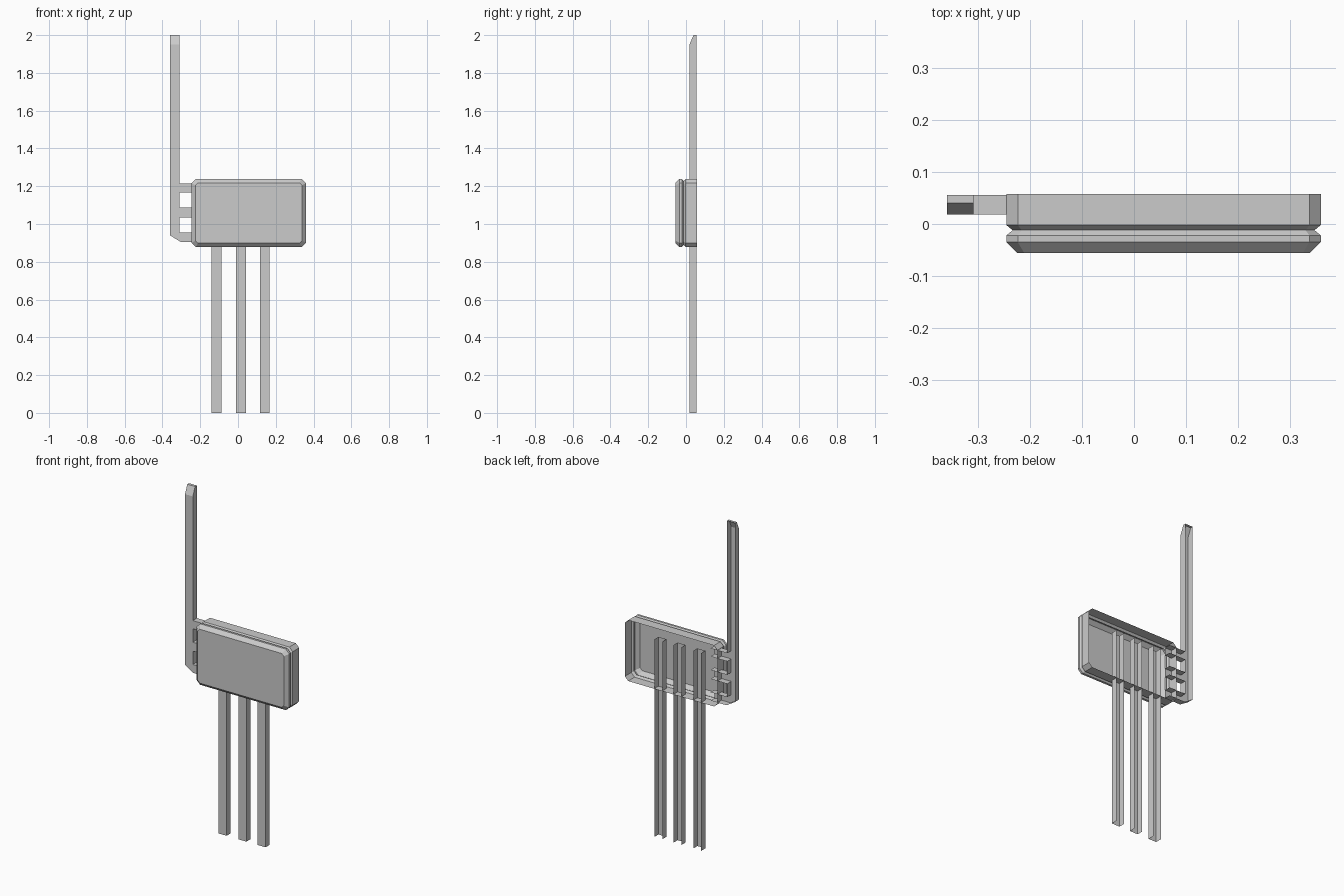
import bpy
import bmesh

cube = bpy.data.objects.get("Cube")
if cube:
    bpy.data.objects.remove(cube, do_unlink=True)

grey = bpy.data.materials.new("light_grey")
grey.use_nodes = True
grey.diffuse_color = (0.6, 0.6, 0.6, 1)
grey.node_tree.nodes["Principled BSDF"].inputs["Base Color"].default_value = (0.6, 0.6, 0.6, 1)


def shell(name, rings, open_edges=()):
    """Sheet shell: a front cap, then walls through each ring to an open back."""
    bm = bmesh.new()
    loops = [[bm.verts.new(p) for p in ring] for ring in rings]
    bm.faces.new(loops[0])
    n = len(loops[0])
    for front, back in zip(loops, loops[1:]):
        for i in range(n):
            if i not in open_edges:
                j = (i + 1) % n
                bm.faces.new((front[j], front[i], back[i], back[j]))
    # drop unused back corners beside the open ends
    bmesh.ops.delete(bm, geom=[v for v in bm.verts if not v.link_faces], context='VERTS')
    bmesh.ops.dissolve_limit(bm, angle_limit=0.01, verts=bm.verts, edges=bm.edges)
    mesh = bpy.data.meshes.new(name)
    bm.to_mesh(mesh)
    bm.free()
    mesh.materials.append(grey)
    obj = bpy.data.objects.new(name, mesh)
    bpy.context.collection.objects.link(obj)
    return obj


def octagon(inset, y, cut=0.022):
    """Chamfered rectangle, counter-clockwise from the front."""
    x0, x1 = -0.246 + inset, 0.36 - inset
    z0, z1 = 0.878 + inset, 1.239 - inset
    pts = [(x0 + cut, z0), (x1 - cut, z0), (x1, z0 + cut), (x1, z1 - cut),
           (x1 - cut, z1), (x0 + cut, z1), (x0, z1 - cut), (x0, z0 + cut)]
    return [(x, y, z) for x, z in pts]


# Hollow body with a chamfered front and a groove around its rim
body_profile = [(0.021, -0.056), (0, -0.035), (0, -0.022),
                (0.012, -0.012), (0, -0.002), (0, 0.058)]
shell("body", [octagon(inset, y, 0.022 - inset * 0.4) for inset, y in body_profile])

Y_FRONT, Y_BACK = 0.018, 0.056

# Three channel legs, open at the back and at both ends
for label, x in (("right", -0.113), ("middle", 0.016), ("left", 0.142)):
    outline = [(x - 0.026, 0), (x + 0.026, 0), (x + 0.026, 1.17), (x - 0.026, 1.17)]
    shell(label + "_leg", [[(px, y, z) for px, z in outline] for y in (Y_FRONT, Y_BACK)],
          open_edges=(0, 2))

# Tall side post with three tabs reaching into the body
TAB_END, POST_IN, POST_OUT = -0.2, -0.309, -0.36
outline = [(-0.305, 0.906)]
tab_ends = []
for low, high in ((0.906, 0.955), (1.034, 1.087), (1.167, 1.215)):
    if outline[-1][1] < low:
        outline.append((POST_IN, low))
    tab_ends.append(len(outline))
    outline += [(TAB_END, low), (TAB_END, high), (POST_IN, high)]
outline += [(POST_IN, 2), (POST_OUT, 2), (POST_OUT, 0.94)]

# The front of the tip is lowered to make its slope
rings = [[(x, y, min(z, top)) for x, z in outline]
         for y, top in ((Y_FRONT, 1.95), (0.04, 2), (Y_BACK, 2))]
shell("side_post", rings, open_edges=tab_ends)
